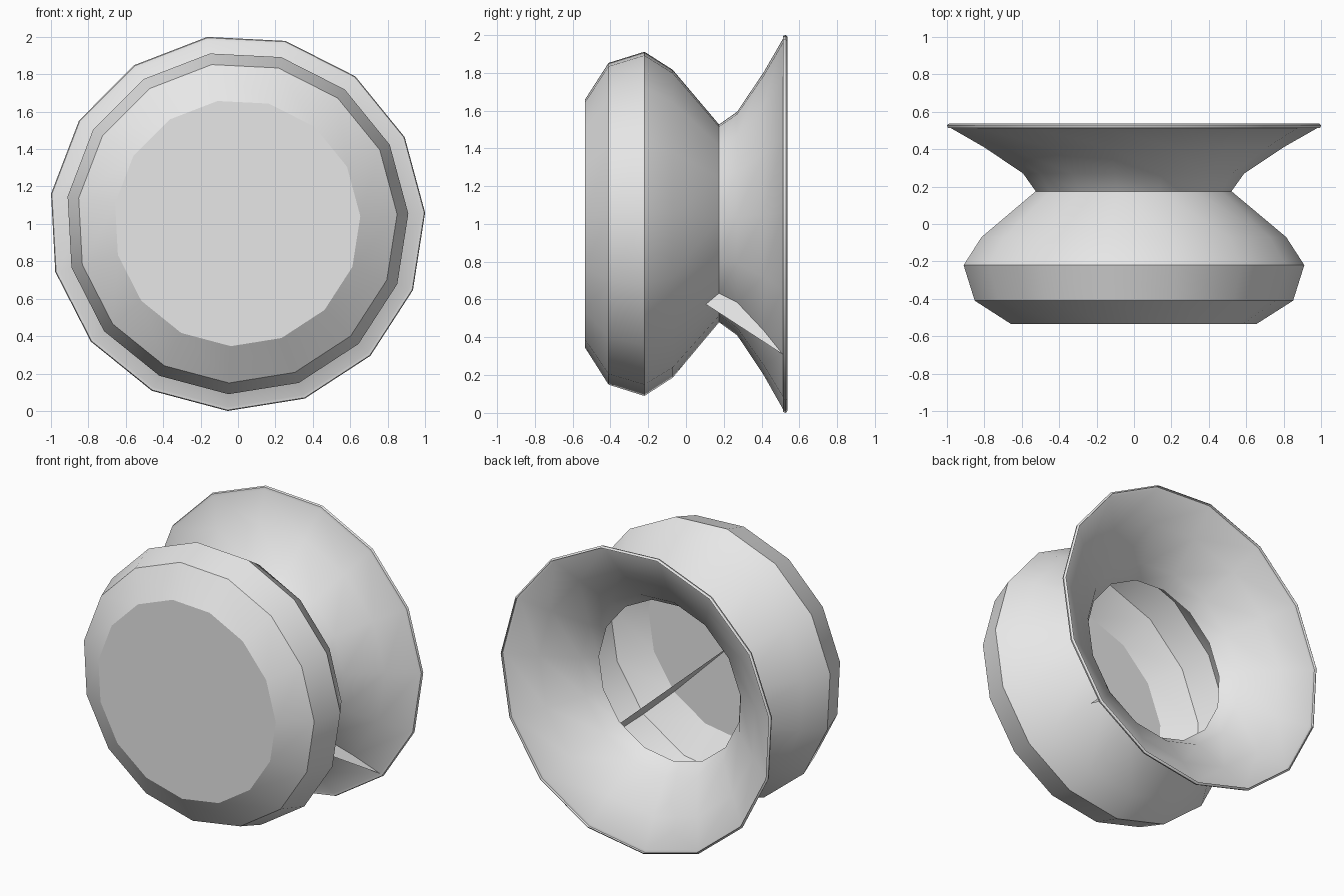
import bpy, math

if "Cube" in bpy.data.objects:
    bpy.data.objects.remove(bpy.data.objects["Cube"])

SIDES = 15
PHASE = math.radians(3.1)
CX, CZ = -0.005, 1.0055

grey = bpy.data.materials.new("light grey")
grey.diffuse_color = (0.8, 0.8, 0.8, 1)
grey.use_nodes = True
grey.node_tree.nodes["Principled BSDF"].inputs["Base Color"].default_value = grey.diffuse_color

# (radius, y) outlines, front to back
body = [(0.66, -0.535), (0.857, -0.41), (0.917, -0.22), (0.82, -0.07), (0.527, 0.175)]
flare = [(0.527, 0.175), (0.595, 0.27), (0.805, 0.41), (0.985, 0.512),
         (1.002, 0.514), (1.0068, 0.528), (0.995, 0.538)]


def point(r, y, a):
    return (CX + r * math.cos(a), y, CZ + r * math.sin(a))


def add_object(name, verts, faces):
    mesh = bpy.data.meshes.new(name)
    mesh.from_pydata(verts, [], faces)
    mesh.materials.append(grey)
    obj = bpy.data.objects.new(name, mesh)
    bpy.context.collection.objects.link(obj)
    bpy.ops.object.select_all(action='DESELECT')
    obj.select_set(True)
    bpy.context.view_layer.objects.active = obj
    bpy.ops.object.shade_smooth_by_angle(angle=math.radians(30))
    return obj


def lathe(name, profile, cap=False):
    """Turn an outline about the y axis; optionally close the front."""
    verts = [point(r, y, PHASE + math.tau * i / SIDES)
             for r, y in profile for i in range(SIDES)]
    faces = []
    for k in range(len(profile) - 1):
        for i in range(SIDES):
            j = (i + 1) % SIDES
            a, b = k * SIDES, (k + 1) * SIDES
            faces.append((a + i, a + j, b + j, b + i))
    if cap:
        faces.append(tuple(reversed(range(SIDES))))
    return add_object(name, verts, faces)


# Hollow drum with a closed front, and the open horn behind it
lathe("drum", body, cap=True)
lathe("horn", flare)

# Thin web along one radial plane: inside the drum and across the groove
web_angle = PHASE + math.tau * 13 / SIDES
cross = (0.61, 0.105)
inner = [(0, -0.535)] + body[:4] + [cross]
outer = [cross] + flare[:4]
for name, outline in (("inner_web", inner), ("groove_web", outer)):
    add_object(name, [point(r, y, web_angle) for r, y in outline],
               [tuple(range(len(outline)))])
